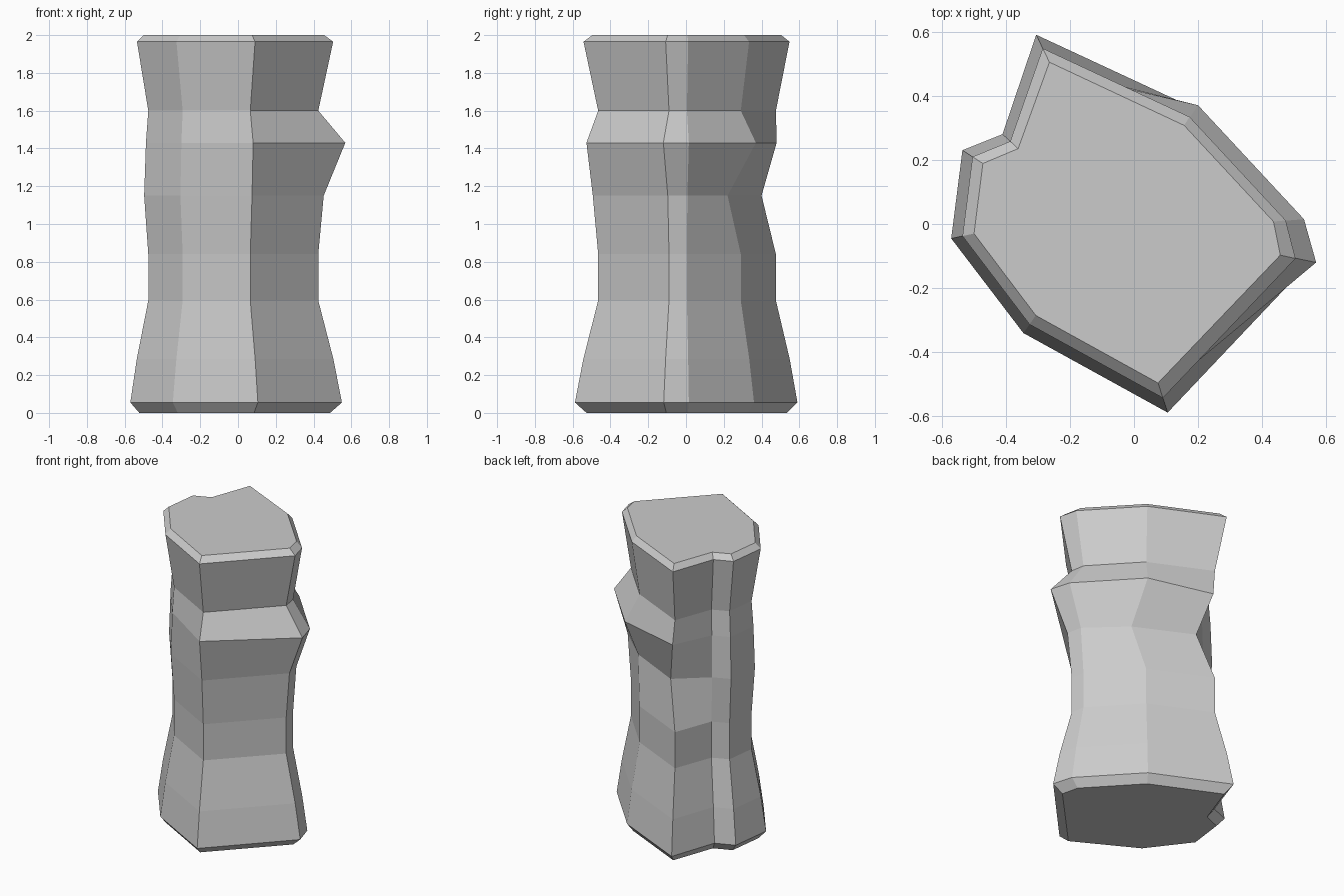
import bpy, bmesh
from mathutils import Vector

if "Cube" in bpy.data.objects:
    bpy.data.objects.remove(bpy.data.objects["Cube"])

# Nine-sided outline with a notch: widest (foot) and narrowest (waist) versions
WIDE = [(.105, -.588), (.55, -.118), (.51, .015), (.19, .36), (-.305, .59),
        (-.41, .28), (-.535, .23), (-.57, -.045), (-.345, -.34)]
SLIM = [(.065, -.465), (.425, -.09), (.41, .005), (.145, .29), (-.25, .476),
        (-.345, .22), (-.45, .175), (-.475, -.025), (-.293, -.267)]

# Each level: height, blend from wide (0) to slim (1), corners that deviate
LEVELS = [
    (0, .5, {}), (.055, 0, {}), (.285, .36, {}), (.595, 1, {}), (.84, 1, {}),
    (1.15, .77, {3: (.205, .22), 4: (-.165, .40)}),          # chipped back
    (1.43, .87, {0: (.08, -.527), 1: (.568, -.12), 2: (.53, .015),
                 3: (.2, .37), 4: (-.235, .48)}),            # jutting ledge
    (1.6, 1, {}), (1.965, .37, {}), (2, .75, {}),
]


def ring(bm, z, t, moved):
    verts = []
    for i, (a, b) in enumerate(zip(WIDE, SLIM)):
        p = Vector(moved[i]) if i in moved else Vector(a).lerp(Vector(b), t)
        verts.append(bm.verts.new((p.x, p.y, z)))
    return verts


# Rock pillar: stacked rings joined by quads, capped at both ends
bm = bmesh.new()
rings = [ring(bm, *level) for level in LEVELS]
n = len(WIDE)
for low, high in zip(rings, rings[1:]):
    for i in range(n):
        j = (i + 1) % n
        bm.faces.new((low[i], low[j], high[j], high[i]))
bm.faces.new(rings[0][::-1])
bm.faces.new(rings[-1])
bmesh.ops.recalc_face_normals(bm, faces=bm.faces)

mesh = bpy.data.meshes.new("rock_pillar")
bm.to_mesh(mesh)
bm.free()
bpy.context.collection.objects.link(bpy.data.objects.new("rock_pillar", mesh))
